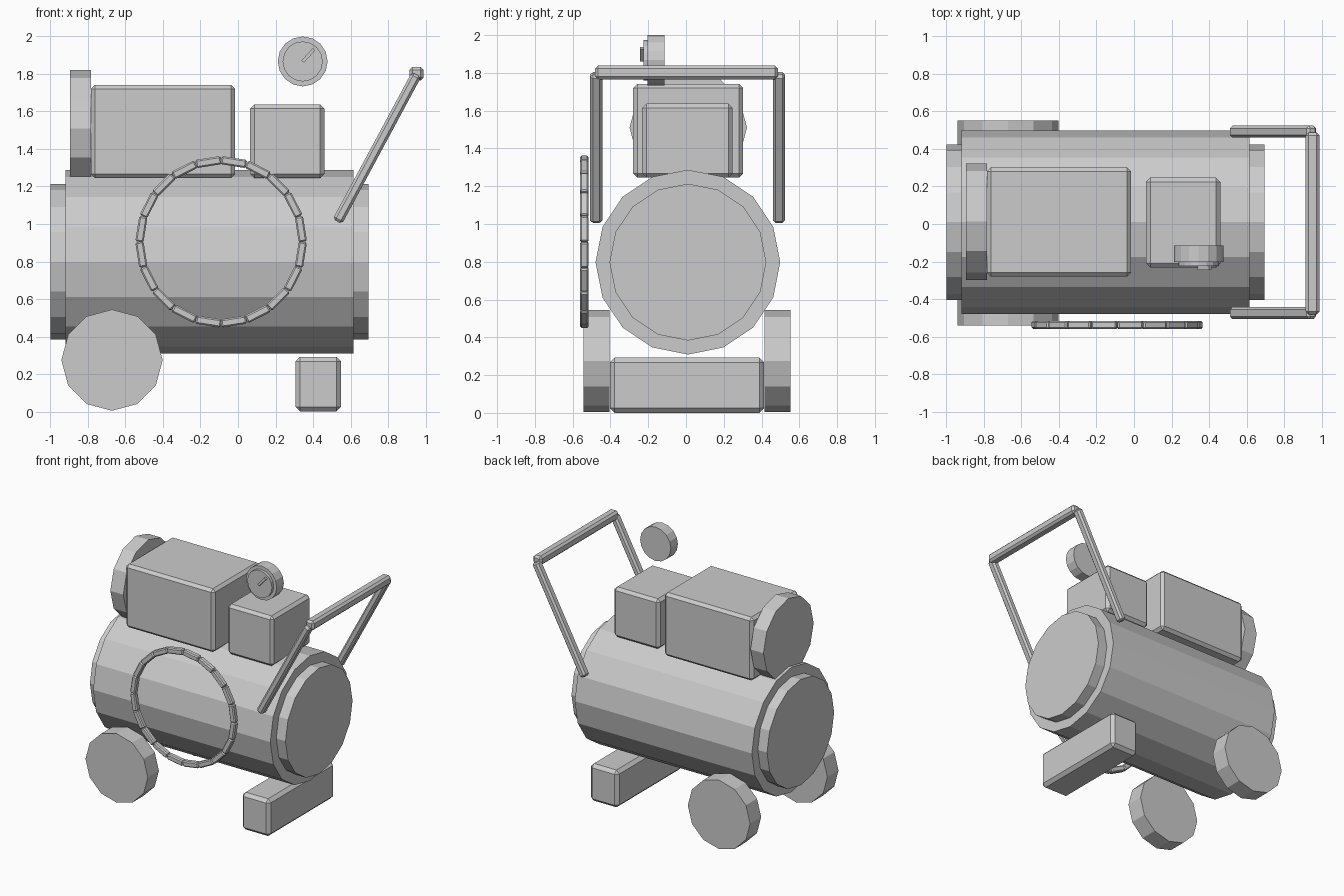
import bpy, bmesh
from math import pi, sin, cos, atan2
from mathutils import Matrix, Vector

cube = bpy.data.objects.get("Cube")
if cube:
    bpy.data.objects.remove(cube)

# Single grey paint
GREY = (0.6, 0.6, 0.6, 1)
paint = bpy.data.materials.new("plain_grey")
paint.use_nodes = True
paint.diffuse_color = GREY
paint.node_tree.nodes["Principled BSDF"].inputs["Base Color"].default_value = GREY


def finish(name, bm, bevel=0):
    mesh = bpy.data.meshes.new(name)
    bm.to_mesh(mesh)
    bm.free()
    mesh.materials.append(paint)
    ob = bpy.data.objects.new(name, mesh)
    bpy.context.collection.objects.link(ob)
    if bevel:
        mod = ob.modifiers.new("chamfer", "BEVEL")
        mod.width = bevel
        mod.segments = 1
    return ob


def add_box(bm, centre, size, turn=0):
    """Box turned about the y axis."""
    m = Matrix.Translation(centre) @ Matrix.Rotation(turn, 4, "Y") @ Matrix.Diagonal((*size, 1))
    bmesh.ops.create_cube(bm, size=1, matrix=m)


def box(name, lo, hi, bevel):
    lo, hi = Vector(lo), Vector(hi)
    bm = bmesh.new()
    add_box(bm, (lo + hi) / 2, hi - lo)
    return finish(name, bm, bevel)


def drum(name, axis, start, end, centre, radius, sides):
    """Flat-sided cylinder along x or y; centre gives the other two coordinates."""
    mid = (start + end) / 2
    if axis == "x":
        pos, rot = (mid, *centre), Matrix.Rotation(pi / 2, 4, "Y")
    else:
        pos, rot = (centre[0], mid, centre[1]), Matrix.Rotation(pi / 2, 4, "X")
    bm = bmesh.new()
    bmesh.ops.create_cone(bm, cap_ends=True, segments=sides, radius1=radius, radius2=radius,
                          depth=end - start, matrix=Matrix.Translation(pos) @ rot)
    return finish(name, bm)


# Air tank and its end caps
axis_yz = (0.01, 0.798)
drum("tank", "x", -0.92, 0.615, axis_yz, 0.489, 16)
drum("right_end_cap", "x", -1.0, -0.90, axis_yz, 0.415, 16)
drum("left_end_cap", "x", 0.60, 0.695, axis_yz, 0.415, 16)

# Motor, flywheel and pump on top
box("motor", (-0.785, -0.28, 1.245), (-0.015, 0.303, 1.742), 0.022)
drum("flywheel", "x", -0.897, -0.785, (0.012, 1.51), 0.311, 12)
box("pump", (0.065, -0.232, 1.245), (0.46, 0.247, 1.637), 0.022)

# Pressure gauge
dial = (0.345, 1.867)
drum("gauge_body", "y", -0.203, -0.115, dial, 0.133, 16)
drum("gauge_face", "y", -0.225, -0.2, dial, 0.107, 16)
bm = bmesh.new()
add_box(bm, (dial[0] + 0.03, -0.234, dial[1] + 0.032), (0.09, 0.02, 0.018), -0.83)
finish("gauge_needle", bm)

# Wheels and front foot
for name, start in (("front_wheel", -0.542), ("back_wheel", 0.415)):
    drum(name, "y", start, start + 0.137, (-0.672, 0.274), 0.27, 12)
box("foot", (0.306, -0.403, 0), (0.55, 0.413, 0.292), 0.025)

# Handle: two sloping bars and a cross grip
low, high = Vector((0.53, 0, 1.013)), Vector((0.952, 0, 1.797))
span = high - low
for name, y in (("front_handle_bar", -0.475), ("back_handle_bar", 0.492)):
    bm = bmesh.new()
    add_box(bm, (low + high) / 2 + Vector((0, y, 0)), (0.056, 0.064, span.length), atan2(span.x, span.z))
    finish(name, bm, 0.014)
box("handle_grip", (0.915, -0.482, 1.766), (0.99, 0.488, 1.838), 0.016)

# Coiled hose: ring of short straight links
bm = bmesh.new()
links, ring = 20, 0.436
for i in range(links):
    a = (i + 0.5) * 2 * pi / links
    r = ring * cos(pi / links)
    add_box(bm, (-0.09 + r * cos(a), -0.538, 0.905 + r * sin(a)),
            (0.044, 0.044, 2 * ring * sin(pi / links)), -a)
finish("hose_ring", bm, 0.008)
